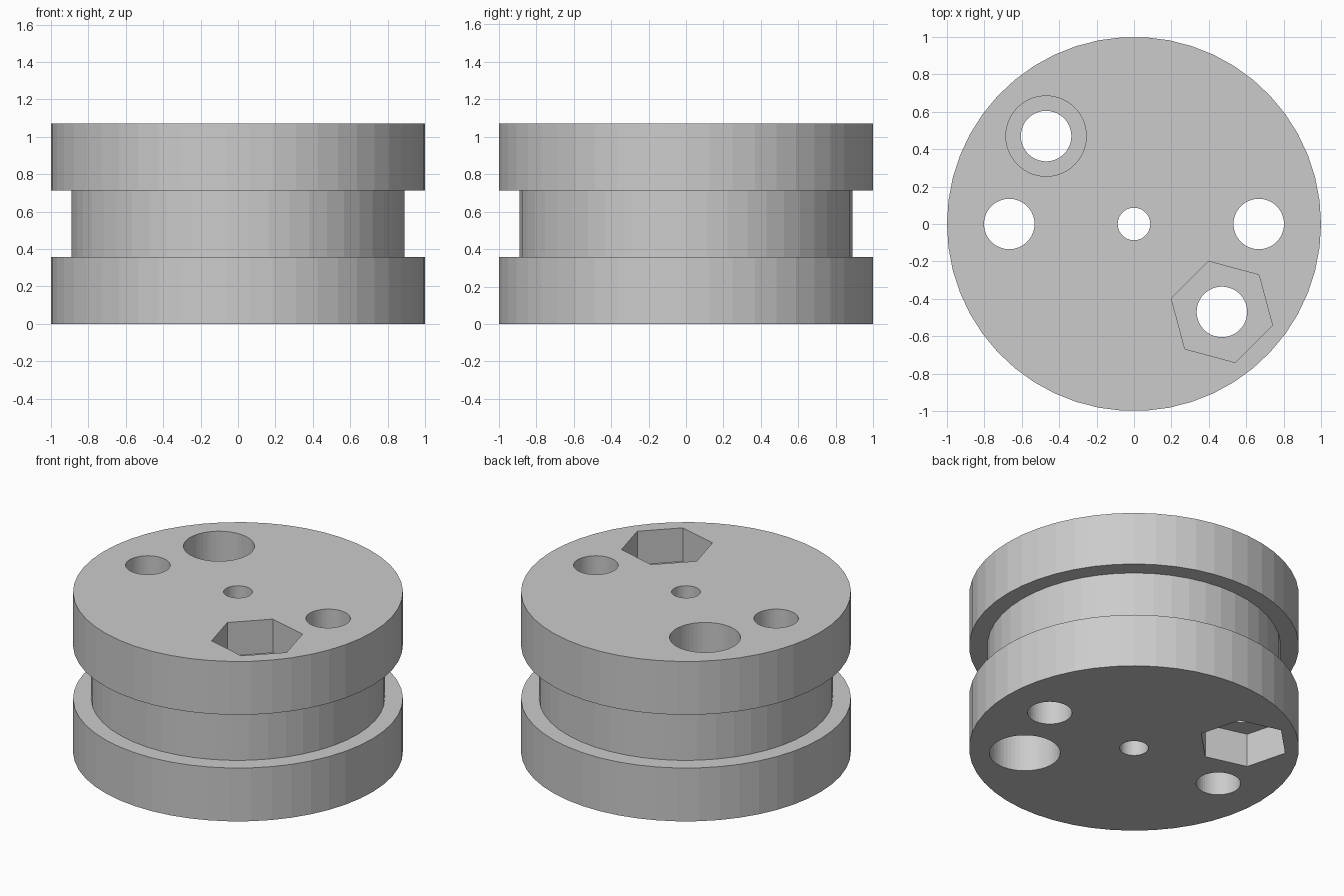
import bpy, bmesh, math
from mathutils import Matrix, Vector

cube = bpy.data.objects.get("Cube")
if cube:
    bpy.data.objects.remove(cube, do_unlink=True)

SIDES = 50
HEIGHT = 1.07
FLANGE = 0.357       # flange thickness
BOLT = 0.47          # bolt offset along both axes
EPS = 0.05           # cutter overshoot

grey = bpy.data.materials.new("light grey")
grey.use_nodes = True
grey.diffuse_color = (0.6, 0.6, 0.6, 1)
grey.node_tree.nodes["Principled BSDF"].inputs["Base Color"].default_value = grey.diffuse_color


def make_object(name, bm):
    bmesh.ops.recalc_face_normals(bm, faces=bm.faces)
    mesh = bpy.data.meshes.new(name)
    bm.to_mesh(mesh)
    bm.free()
    mesh.materials.append(grey)
    obj = bpy.data.objects.new(name, mesh)
    bpy.context.scene.collection.objects.link(obj)
    return obj


def cutter(name, x, y, radius, z0, z1, sides=SIDES, angle=0.0):
    """Upright prism with its first corner at the given angle from +x."""
    bm = bmesh.new()
    ring = [bm.verts.new((x + radius * math.cos(angle + math.tau * i / sides),
                          y + radius * math.sin(angle + math.tau * i / sides), z0))
            for i in range(sides)]
    base = bm.faces.new(ring)
    top = bmesh.ops.extrude_face_region(bm, geom=[base])["geom"]
    moved = [v for v in top if isinstance(v, bmesh.types.BMVert)]
    bmesh.ops.translate(bm, verts=moved, vec=(0, 0, z1 - z0))
    obj = make_object(name, bm)
    obj.hide_render = True
    return obj


# Grooved wheel body, turned from a stepped profile
profile = [(0, 0), (1, 0), (1, FLANGE), (0.89, FLANGE),
           (0.89, HEIGHT - FLANGE), (1, HEIGHT - FLANGE), (1, HEIGHT), (0, HEIGHT)]
bm = bmesh.new()
points = [bm.verts.new((r, 0, z)) for r, z in profile]
edges = [bm.edges.new(pair) for pair in zip(points, points[1:])]
bmesh.ops.spin(bm, geom=points + edges, cent=(0, 0, 0), axis=(0, 0, 1),
               angle=math.tau, steps=SIDES, use_duplicate=False)
bmesh.ops.remove_doubles(bm, verts=bm.verts, dist=1e-4)
bmesh.ops.dissolve_limit(bm, angle_limit=0.01, verts=bm.verts, edges=bm.edges)
body = make_object("grooved_wheel", bm)

# Through holes: axle, two side holes, two bolt holes
low, high = -EPS, HEIGHT + EPS
cutters = [cutter("axle_hole", 0, 0, 0.087, low, high)]
for s, side in ((1, "left"), (-1, "right")):
    cutters.append(cutter(side + "_hole", s * 0.667, 0, 0.135, low, high))
    cutters.append(cutter(side + "_bolt_hole", s * BOLT, -s * BOLT, 0.135, low, high))

# Nut pockets and bolt head recesses, swapped between the two faces
NUT, HEAD = 0.225, 0.27
cutters += [
    cutter("top_nut_pocket", BOLT, -BOLT, 0.28, HEIGHT - NUT, high, 6, math.pi / 4),
    cutter("bottom_nut_pocket", -BOLT, BOLT, 0.28, low, NUT, 6, math.pi / 4),
    cutter("top_head_recess", -BOLT, BOLT, 0.215, HEIGHT - HEAD, high),
    cutter("bottom_head_recess", BOLT, -BOLT, 0.215, low, HEAD),
]

# Cut everything, then discard the cutters
for tool in cutters:
    mod = body.modifiers.new(tool.name, 'BOOLEAN')
    mod.operation = 'DIFFERENCE'
    mod.solver = 'EXACT'
    mod.object = tool
bpy.context.view_layer.update()
depsgraph = bpy.context.evaluated_depsgraph_get()
cut_mesh = bpy.data.meshes.new_from_object(body.evaluated_get(depsgraph))
body.modifiers.clear()
body.data = cut_mesh
cut_mesh.name = "grooved_wheel"
for tool in cutters:
    bpy.data.objects.remove(tool, do_unlink=True)
